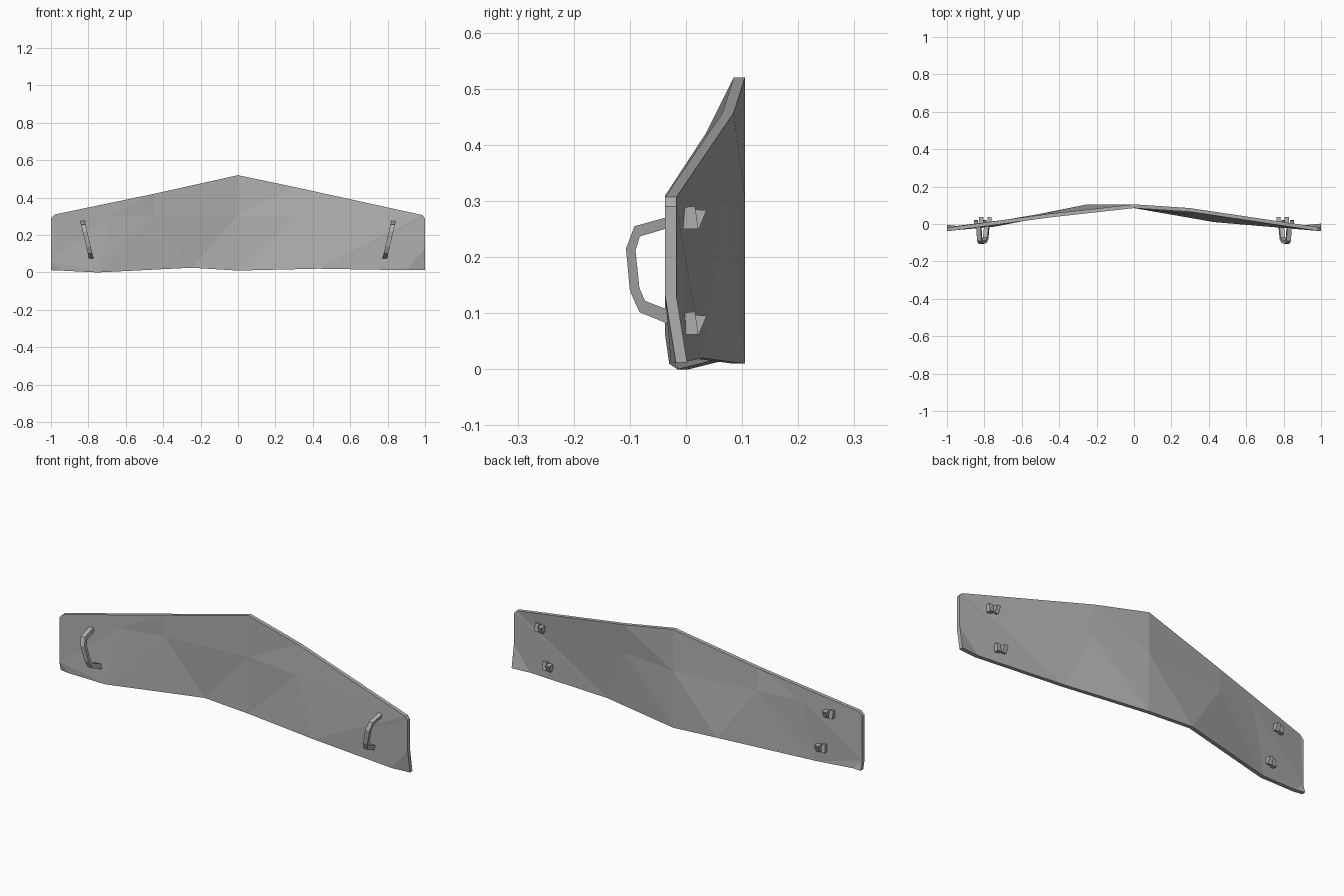
import bpy
import bmesh
from mathutils import Vector

cube = bpy.data.objects.get("Cube")
if cube:
    bpy.data.objects.remove(cube, do_unlink=True)

# One plain grey metal
metal = bpy.data.materials.new("grey_metal")
metal.use_nodes = True
grey = (0.43, 0.43, 0.43, 1.0)
metal.diffuse_color = grey
metal.node_tree.nodes["Principled BSDF"].inputs["Base Color"].default_value = grey


def finish(bm, name):
    """Turn a bmesh into a flat shaded object with the metal material."""
    bmesh.ops.recalc_face_normals(bm, faces=bm.faces[:])
    mesh = bpy.data.meshes.new(name)
    bm.to_mesh(mesh)
    bm.free()
    mesh.materials.append(metal)
    obj = bpy.data.objects.new(name, mesh)
    bpy.context.collection.objects.link(obj)
    return obj


def add_sweep(bm, sections):
    """Join a row of four-cornered sections into a closed solid bar."""
    rings = [[bm.verts.new(p) for p in ring] for ring in sections]
    for low, high in zip(rings, rings[1:]):
        for i in range(4):
            j = (i + 1) % 4
            bm.faces.new((low[i], low[j], high[j], high[i]))
    bm.faces.new(rings[0][::-1])
    bm.faces.new(rings[-1])


def build_panel():
    """Dented sheet: front corners by letter, then thickened towards the back."""
    points = {
        # upper edge, right end to left end
        "A": (-1, -.037, .29), "B": (-.98, -.037, .31), "C": (-.45, .035, .42),
        "D": (0, .085, .52), "E": (.3, .065, .457), "F": (.985, -.037, .307),
        "G": (1, -.037, .29),
        # fold line across the middle
        "H": (-.68, .004, .305), "I": (-.45, .043, .305),
        "J": (0, .085, .305), "K": (.3, .05, .305),
        # lower edge, right end to left end
        "L": (-1, -.037, .06), "M": (-1, -.025, .012), "N": (-.95, -.03, .01),
        "O": (-.75, -.015, 0), "P": (-.25, .085, .025), "Q": (0, .085, .01),
        "R": (.43, .01, .02), "S": (.9, -.027, .012), "T": (1, -.018, .012),
        "U": (1, -.037, .13),
    }
    faces = ("ALNOHB LMN BHC HIC CIJD HOI OPI IPJ PQJ DJE EJK JQK QRK "
             "EKF KRF FRG RSUG STU").split()
    bm = bmesh.new()
    verts = {key: bm.verts.new(co) for key, co in points.items()}
    for face in faces:
        bm.faces.new([verts[key] for key in face])
    bmesh.ops.triangulate(bm, faces=[f for f in bm.faces if len(f.verts) > 4])
    front = bm.faces[:]
    extruded = bmesh.ops.extrude_face_region(bm, geom=front, use_keep_orig=True)
    back = [v for v in extruded["geom"] if isinstance(v, bmesh.types.BMVert)]
    bmesh.ops.translate(bm, verts=back, vec=Vector((0, .02, 0)))
    return finish(bm, "panel")


def lean(z):
    """Sideways position of a handle at height z."""
    return .767 + .235 * z


def build_handle(side, name):
    """Bent flat-bar handle, leaning outwards at the top."""
    outer = [(0, .281), (-.038, .27), (-.092, .255), (-.107, .215),
             (-.1, .14), (-.083, .102), (-.037, .083), (0, .067)]
    inner = [(0, .261), (-.038, .25), (-.082, .237), (-.09, .212),
             (-.083, .145), (-.073, .122), (-.037, .108), (0, .093)]
    half = .012
    bm = bmesh.new()
    sections = []
    for a, b in zip(outer, inner):
        sections.append([(side * (lean(z) + dx), y, z) for (y, z), dx in
                         ((a, -half), (a, half), (b, half), (b, -half))])
    add_sweep(bm, sections)
    return finish(bm, name)


def build_fastener(side, height, name):
    """Split fastener: two splayed prongs behind the panel."""
    bm = bmesh.new()
    prongs = (
        (.014, [(-.012, .018), (.016, .021), (.022, -.02), (-.005, -.02)]),
        (-.014, [(.005, .015), (.037, .014), (.022, -.022), (.005, -.015)]),
    )
    for offset, profile in prongs:
        sections = []
        for dx in (-.011, .011):
            x = side * (lean(height) + offset + dx)
            sections.append([(x, y, height + z) for y, z in profile])
        add_sweep(bm, sections)
    return finish(bm, name)


build_panel()
for side, label in ((-1, "right"), (1, "left")):
    build_handle(side, label + "_handle")
    for height, level in ((.27, "upper"), (.082, "lower")):
        build_fastener(side, height, f"{label}_{level}_fastener")
